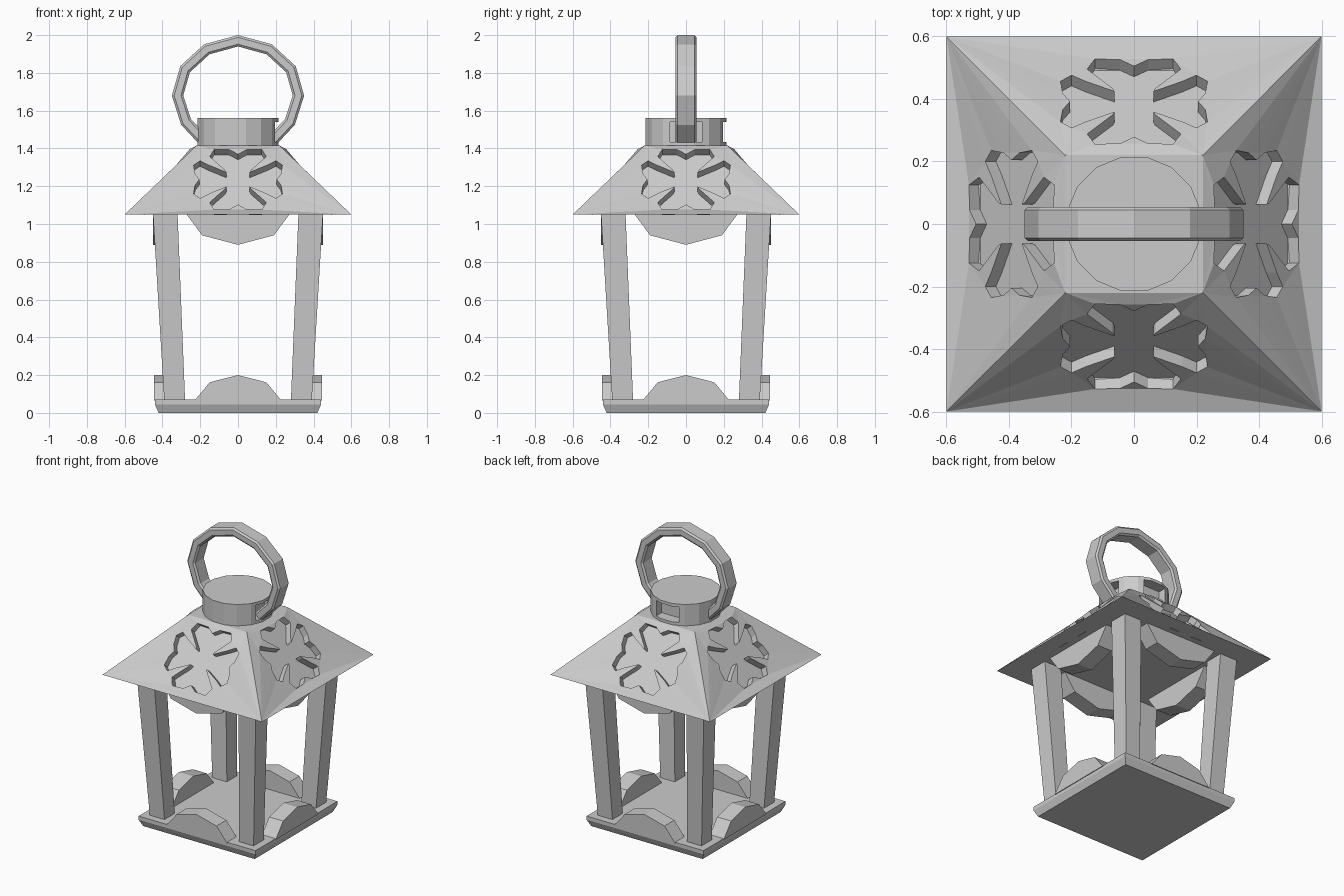
import bpy, bmesh, math
from mathutils import Vector, Matrix

if "Cube" in bpy.data.objects:
    bpy.data.objects.remove(bpy.data.objects["Cube"])


def finish(bm, name):
    bmesh.ops.remove_doubles(bm, verts=bm.verts, dist=1e-5)
    bmesh.ops.recalc_face_normals(bm, faces=bm.faces)
    me = bpy.data.meshes.new(name)
    bm.to_mesh(me)
    bm.free()
    ob = bpy.data.objects.new(name, me)
    bpy.context.collection.objects.link(ob)
    return ob


def loft(name, rings):
    """Skin a list of closed rings and cap both ends."""
    bm = bmesh.new()
    vs = [[bm.verts.new(p) for p in r] for r in rings]
    n = len(vs[0])
    for a, b in zip(vs, vs[1:]):
        for i in range(n):
            j = (i + 1) % n
            bm.faces.new((a[i], a[j], b[j], b[i]))
    bm.faces.new(vs[0])
    bm.faces.new(vs[-1])
    return finish(bm, name)


def rect(x0, x1, y0, y1, z):
    return [(x0, y0, z), (x1, y0, z), (x1, y1, z), (x0, y1, z)]


# Base plate, slightly wider at the top
loft("base", [rect(-.42, .42, -.42, .42, 0), rect(-.44, .44, -.44, .44, .045),
              rect(-.44, .44, -.44, .44, .07)])

# Four corner posts, leaning outwards
for sx in (-1, 1):
    for sy in (-1, 1):
        loft("corner_post", [
            rect(sx * .28, sx * .39, sy * .28, sy * .39, .06),
            rect(sx * .32, sx * .45, sy * .32, sy * .45, 1.055)])

# Faceted arches on the base and under the roof, one pair per side
low = [(-.23, .065), (-.15, .162), (0, .20), (.15, .162), (.23, .065)]
high = [(-.275, 1.055), (-.19, .94), (0, .89), (.19, .94), (.275, 1.055)]
for k in range(4):
    turn = Matrix.Rotation(k * math.pi / 2, 4, 'Z')
    for name, prof, out in (("lower_arch", low, .445), ("upper_arch", high, .45)):
        ob = loft(name, [[(x, -d, z) for x, z in prof] for d in (out, .34)])
        ob.data.transform(turn)

# Roof: four sloping sides, each with a sunken clover
quad = [(0, .175), (.045, .207), (.125, .21), (.15, .16), (.068, .065),
        (.062, .05), (.155, .10), (.2, .13), (.235, .10), (.228, .04), (.205, 0)]
right = quad + [(u, -v) for u, v in quad[-2::-1]]
clover = right + [(-u, v) for u, v in right[-2:0:-1]]
slope = Vector((0, .648, .761))
normal = Vector((0, -.761, .648))
centre = Vector((0, -.392, 1.236))
bm = bmesh.new()
for k in range(4):
    turn = Matrix.Rotation(k * math.pi / 2, 4, 'Z')
    corners = [bm.verts.new((u, v, 0)) for u, v in
               ((-.6, -.26), (.6, -.26), (.22, .26), (-.22, .26))]
    rim = [bm.verts.new((u, v, 0)) for u, v in clover]
    edges = [bm.edges.new((l[i - 1], l[i])) for l in (corners, rim) for i in range(len(l))]
    bmesh.ops.triangle_fill(bm, edges=edges, use_beauty=True, normal=(0, 0, 1))
    for v, p in zip(corners, ((-.6, -.6, 1.05), (.6, -.6, 1.05),
                              (.22, -.22, 1.415), (-.22, -.22, 1.415))):
        v.co = turn @ Vector(p)
    floor = []
    for v, (a, b) in zip(rim, clover):
        p = centre + Vector((a, 0, 0)) + slope * b
        v.co = turn @ p
        floor.append(bm.verts.new(turn @ (p - normal * .045)))
    for i in range(len(rim)):
        bm.faces.new((rim[i - 1], rim[i], floor[i], floor[i - 1]))
    bm.faces.new(floor)
for r in (rect(-.6, .6, -.6, .6, 1.05), rect(-.22, .22, -.22, .22, 1.415)):
    bm.faces.new([bm.verts.new(p) for p in r])
finish(bm, "roof")

# Round cap with two square pockets
n = 16
circle = [(.218 * math.cos(2 * math.pi * (i + .5) / n),
           .218 * math.sin(2 * math.pi * (i + .5) / n)) for i in range(n)]
cap = loft("cap", [[(x, y, z) for x, y in circle] for z in (1.405, 1.56)])
for name, r in (("pocket_x", (.14, .3, -.085, .085)), ("pocket_y", (-.085, .085, .14, .3))):
    cutter = loft(name, [rect(*r, 1.435), rect(*r, 1.54)])
    cutter.hide_render = True
    cutter.hide_viewport = True
    mod = cap.modifiers.new(name, 'BOOLEAN')
    mod.operation = 'DIFFERENCE'
    mod.solver = 'EXACT'
    mod.object = cutter

# Carrying ring: chamfered section swept along a faceted path
half = [(0, 1.97), (.165, 1.925), (.28, 1.82), (.32, 1.68), (.275, 1.54), (.185, 1.445)]
path = [Vector((-x, z)) for x, z in half[:0:-1]] + [Vector(p) for p in half]
section = [(.03, -.045), (.03, .045), (.018, .055), (-.018, .055),
           (-.03, .045), (-.03, -.045), (-.018, -.055), (.018, -.055)]
rings = []
for i, p in enumerate(path):
    t = (path[min(i + 1, len(path) - 1)] - path[max(i - 1, 0)]).normalized()
    out = Vector((-t.y, t.x))
    rings.append([(p.x + out.x * a, b, p.y + out.y * a) for a, b in section])
loft("handle_ring", rings)
